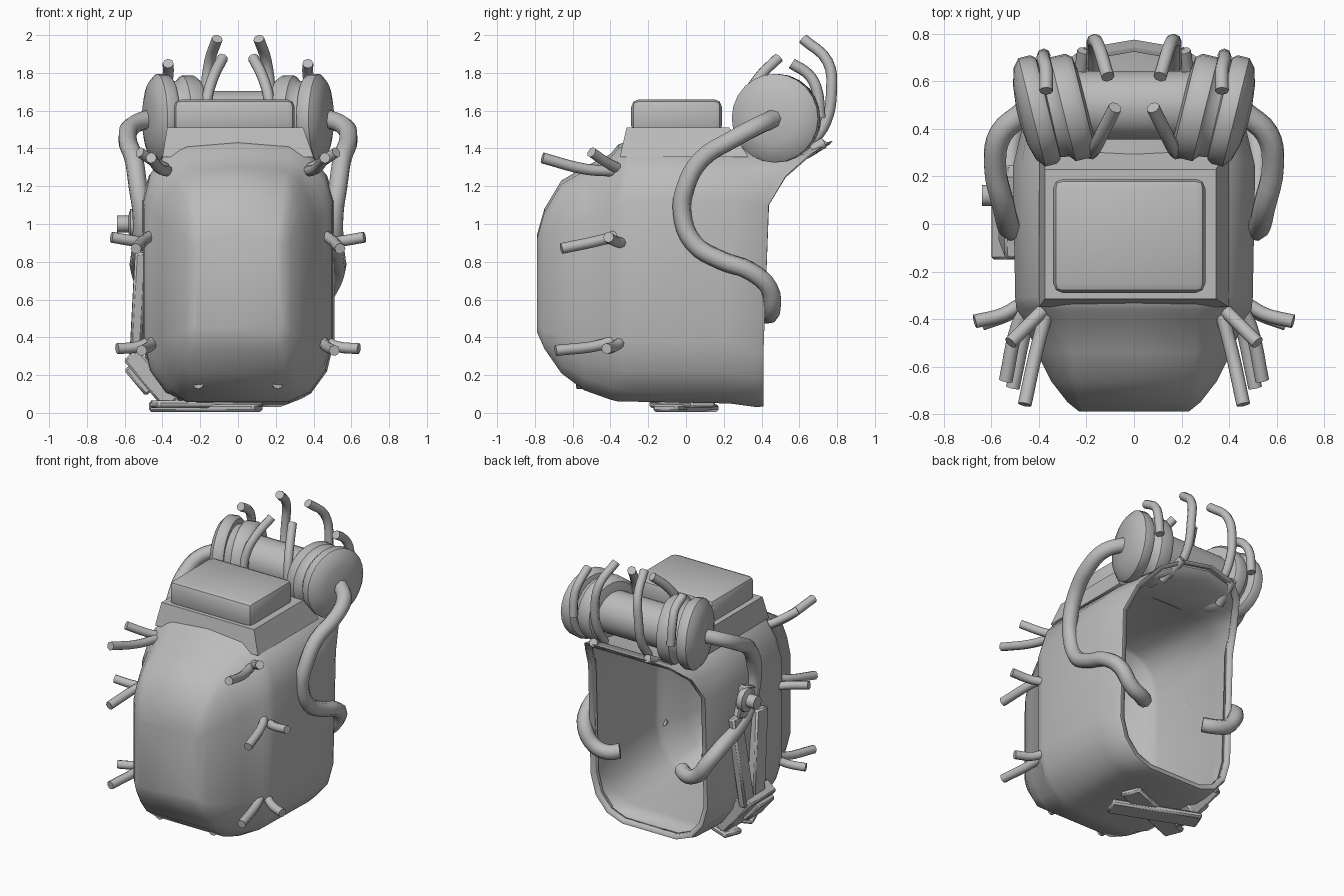
import bpy, bmesh, math
from mathutils import Vector, Matrix

if "Cube" in bpy.data.objects:
    bpy.data.objects.remove(bpy.data.objects["Cube"])

grey = bpy.data.materials.new("plain_grey")
grey.use_nodes = True
grey.diffuse_color = (0.5, 0.5, 0.5, 1)
grey.node_tree.nodes["Principled BSDF"].inputs["Base Color"].default_value = (0.5, 0.5, 0.5, 1)


def activate(ob):
    bpy.context.collection.objects.link(ob)
    bpy.ops.object.select_all(action='DESELECT')
    ob.select_set(True)
    bpy.context.view_layer.objects.active = ob


def finish(name, bm, angle=40):
    bmesh.ops.recalc_face_normals(bm, faces=bm.faces)
    me = bpy.data.meshes.new(name)
    bm.to_mesh(me)
    bm.free()
    me.materials.append(grey)
    ob = bpy.data.objects.new(name, me)
    activate(ob)
    bpy.ops.object.shade_smooth_by_angle(angle=math.radians(angle))
    return ob


def tube(name, pts, r):
    cu = bpy.data.curves.new(name, 'CURVE')
    cu.dimensions = '3D'
    cu.bevel_depth = r
    cu.bevel_resolution = 2
    cu.resolution_u = 4
    cu.use_fill_caps = True
    sp = cu.splines.new('BEZIER')
    sp.bezier_points.add(len(pts) - 1)
    for b, p in zip(sp.bezier_points, pts):
        b.co = p
        b.handle_left_type = b.handle_right_type = 'AUTO'
    cu.materials.append(grey)
    activate(bpy.data.objects.new(name, cu))
    bpy.ops.object.convert(target='MESH')


def pair(name, pts, r):
    for side, s in (("left", 1), ("right", -1)):
        tube(f"{name}_{side}", [(s * x, y, z) for x, y, z in pts], r)


def skin(bm, rings):
    # bridge consecutive rings of points with quads
    loops = [[bm.verts.new(p) for p in ring] for ring in rings]
    n = len(loops[0])
    for a, b in zip(loops, loops[1:]):
        for i in range(n):
            k = (i + 1) % n
            bm.faces.new((a[i], a[k], b[k], b[i]))
    return loops


def box(name, loc, size, rot=(0, 0, 0), bevel=0.012, segments=1):
    bm = bmesh.new()
    bmesh.ops.create_cube(bm, size=1)
    bmesh.ops.scale(bm, vec=size, verts=bm.verts)
    bmesh.ops.bevel(bm, geom=bm.edges[:], offset=bevel, segments=segments, profile=0.5, affect='EDGES')
    for i, axis in enumerate("XYZ"):
        bmesh.ops.rotate(bm, matrix=Matrix.Rotation(math.radians(rot[i]), 3, axis), verts=bm.verts)
    bmesh.ops.translate(bm, vec=loc, verts=bm.verts)
    return finish(name, bm)


def lathe(name, profile, centre, axis, steps=24):
    # profile: (distance along axis, radius)
    bm = bmesh.new()
    m = Vector((0, 0, 1)).rotation_difference(Vector(axis)).to_matrix()
    turn = [2 * math.pi * i / steps for i in range(steps)]
    loops = skin(bm, [[m @ Vector((r * math.cos(a), r * math.sin(a), d)) + Vector(centre) for a in turn]
                      for d, r in profile])
    bm.faces.new(loops[0])
    bm.faces.new(loops[-1])
    finish(name, bm)


# hollow body: rounded sections from the front to the open, flared back
def section(y, a, w, zb, zl, zh, zt, flare=0.0, k=0.97):
    near, far = 0.5 * k, 0.866 * k

    def corner(u, z0, z1, v):
        return (a + (w - a) * u, z0 + (z1 - z0) * v)

    half = [(0, zb), (a, zb), corner(near, zl, zb, far), corner(far, zl, zb, near), (w, zl),
            (w, zh), corner(far, zh, zt, near), corner(near, zh, zt, far), (a, zt), (0, zt + 0.02)]
    ring = half + [(-x, z) for x, z in half[-2:0:-1]]
    return [Vector((x, y + flare * (max(0, z - 0.85) / 0.57) ** 3, z)) for x, z in ring]


rings = [section(*s) for s in (
    (-0.79, 0.20, 0.23, 0.43, 0.47, 0.88, 0.92),
    (-0.75, 0.23, 0.28, 0.34, 0.43, 0.93, 1.06, 0, 0.9),
    (-0.66, 0.25, 0.35, 0.21, 0.41, 0.97, 1.21, 0, 0.88),
    (-0.54, 0.26, 0.41, 0.12, 0.39, 1.01, 1.28, 0, 0.88),
    (-0.40, 0.27, 0.465, 0.07, 0.38, 1.06, 1.35, 0, 0.9),
    (-0.36, 0.27, 0.495, 0.06, 0.38, 1.08, 1.40, 0, 0.92),
    (-0.31, 0.27, 0.50, 0.06, 0.38, 1.12, 1.42),
    (0.23, 0.27, 0.51, 0.05, 0.38, 1.13, 1.39, 0.10),
    (0.38, 0.22, 0.47, 0.03, 0.32, 1.10, 1.40, 0.31),
    (0.41, 0.21, 0.455, 0.035, 0.32, 1.10, 1.42, 0.33),
    (0.41, 0.20, 0.425, 0.065, 0.33, 1.10, 1.40, 0.35))]
bm = bmesh.new()
bm.faces.new(skin(bm, rings)[0])
body = finish("body_shell", bm, 50)
solid = body.modifiers.new("thickness", 'SOLIDIFY')
solid.thickness = 0.045
solid.offset = -1

# raised neck, open underneath, and the cap on top
bm = bmesh.new()
neck = [[(x0, y0, z), (x1, y0, z), (x1, y1, z), (x0, y1, z)] for x0, x1, y0, y1, z in (
    (-0.40, 0.40, -0.35, 0.33, 1.355), (-0.375, 0.345, -0.315, 0.23, 1.51))]
bm.faces.new(skin(bm, neck)[-1])
finish("neck", bm)
box("cap", (-0.02, -0.05, 1.57), (0.64, 0.48, 0.18), bevel=0.04, segments=2)

# roll across the back of the top with tilted end discs
lathe("roll_core", [(-0.3, 0.14), (-0.19, 0.145), (0.19, 0.145), (0.3, 0.14)], (0, 0.5, 1.56), (1, 0, 0))
for side, s in (("left", 1), ("right", -1)):
    axis = Vector((s * 0.97, -0.24, 0))
    lathe(f"roll_inner_disc_{side}",
          [(-0.07, 0.15), (-0.06, 0.205), (-0.035, 0.225), (0.03, 0.225), (0.05, 0.20), (0.10, 0.19)],
          (s * 0.27, 0.49, 1.56), axis)
    lathe(f"roll_end_disc_{side}",
          [(-0.06, 0.17), (-0.05, 0.22), (-0.03, 0.235), (0.02, 0.235), (0.05, 0.20), (0.07, 0.13), (0.08, 0.04)],
          (s * 0.41, 0.475, 1.56), axis)

# side hoses curling into the opening
pair("hose", [(0.46, 0.47, 1.56), (0.56, 0.38, 1.52), (0.585, 0.25, 1.45), (0.55, 0.08, 1.34),
              (0.53, 0.0, 1.2), (0.51, -0.02, 1.06), (0.51, 0.04, 0.90), (0.52, 0.18, 0.81),
              (0.52, 0.34, 0.75), (0.48, 0.44, 0.66), (0.40, 0.45, 0.55), (0.30, 0.43, 0.52),
              (0.24, 0.39, 0.53)], 0.05)

pegs = {
    # short pegs around the front
    "upper_front_peg": [(0.37, -0.38, 1.28), (0.41, -0.53, 1.29), (0.46, -0.76, 1.35)],
    "upper_side_peg": [(0.37, -0.35, 1.29), (0.43, -0.41, 1.32), (0.52, -0.5, 1.38)],
    "middle_front_peg": [(0.46, -0.37, 0.94), (0.49, -0.43, 0.92), (0.54, -0.66, 0.87)],
    "middle_side_peg": [(0.48, -0.34, 0.9), (0.55, -0.38, 0.91), (0.67, -0.41, 0.93)],
    "lower_front_peg": [(0.44, -0.37, 0.39), (0.46, -0.45, 0.36), (0.51, -0.69, 0.33)],
    "lower_side_peg": [(0.46, -0.34, 0.38), (0.53, -0.38, 0.35), (0.64, -0.42, 0.34)],
    "bottom_peg": [(0.20, -0.5, 0.16), (0.21, -0.58, 0.155)],
    # curved prongs around the roll
    "tall_prong": [(0.17, 0.66, 1.42), (0.17, 0.74, 1.54), (0.17, 0.77, 1.7), (0.15, 0.75, 1.86), (0.11, 0.62, 1.98)],
    "front_prong": [(0.18, 0.3, 1.5), (0.16, 0.33, 1.68), (0.13, 0.39, 1.78), (0.08, 0.49, 1.88)],
    "outer_prong": [(0.38, 0.71, 1.56), (0.38, 0.69, 1.72), (0.37, 0.65, 1.79), (0.37, 0.56, 1.85)],
    "rear_peg": [(0.24, 0.56, 1.34), (0.22, 0.66, 1.39), (0.21, 0.73, 1.43)],
}
for name, pts in pegs.items():
    pair(name, pts, 0.029)

# straps, knob and buckle on the right side
box("side_strap_front", (-0.53, -0.04, 0.55), (0.06, 0.13, 0.62), (8, 3, 0))
box("side_strap_back", (-0.53, 0.15, 0.58), (0.06, 0.11, 0.66), (-8, 3, 0))
box("lower_plate", (-0.46, 0.0, 0.18), (0.10, 0.30, 0.34), (0, -40, 0))
box("buckle", (-0.52, -0.05, 0.18), (0.07, 0.18, 0.18), (0, -40, 0))
box("under_strap_one", (-0.17, -0.02, 0.045), (0.60, 0.14, 0.04), (0, 0, 22))
box("under_strap_two", (-0.17, 0.0, 0.025), (0.60, 0.14, 0.04), (0, 0, -22))
box("upper_bracket", (-0.52, 0.1, 0.97), (0.06, 0.14, 0.22), (20, 0, 0))
lathe("side_knob", [(0, 0.08), (0.04, 0.08), (0.05, 0.045), (0.11, 0.045)], (-0.53, 0.12, 1.0), (-1, 0, 0), 12)
